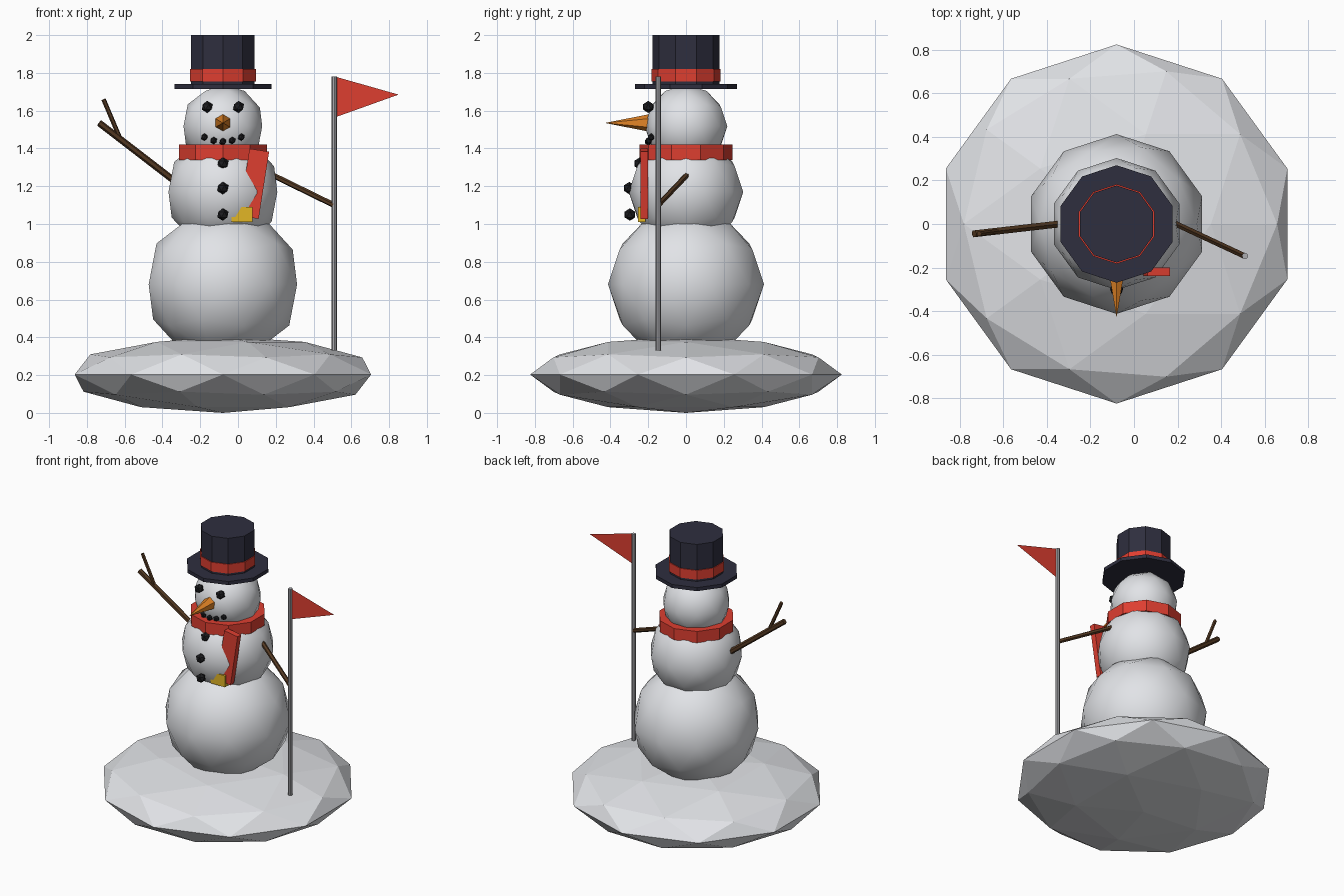
import bpy
import math
from mathutils import Vector

default = bpy.data.objects.get("Cube")
if default:
    bpy.data.objects.remove(default, do_unlink=True)

CX = -0.08  # body axis


def material(name, *rgb):
    lin = [((c / 255 + 0.055) / 1.055) ** 2.4 for c in rgb] + [1]
    m = bpy.data.materials.new(name)
    m.use_nodes = True
    m.diffuse_color = lin
    m.node_tree.nodes["Principled BSDF"].inputs["Base Color"].default_value = lin
    return m


SNOW = material("snow white", 236, 238, 242)
NAVY = material("hat navy", 46, 46, 62)
RED = material("cloth red", 222, 62, 48)
COAL = material("coal black", 28, 28, 31)
CARROT = material("carrot orange", 226, 132, 38)
BARK = material("bark brown", 84, 57, 34)
GOLD = material("fringe gold", 226, 182, 38)
STEEL = material("pole grey", 172, 172, 176)


def finish(name, mat, smooth=False):
    ob = bpy.context.object
    ob.name = ob.data.name = name
    ob.data.materials.append(mat)
    for p in ob.data.polygons:
        p.use_smooth = smooth
    return ob


def ball(name, mat, loc, r, detail=2, smooth=False, flat=1):
    bpy.ops.mesh.primitive_ico_sphere_add(subdivisions=detail, radius=r, location=loc)
    ob = finish(name, mat, smooth)
    ob.scale.z = flat
    return ob


def drum(name, mat, r, z0, z1):
    bpy.ops.mesh.primitive_cylinder_add(vertices=10, radius=r, depth=z1 - z0,
                                        location=(CX, 0, (z0 + z1) / 2))
    return finish(name, mat)


def rod(name, mat, a, b, r, sides=6):
    a, b = Vector(a), Vector(b)
    bpy.ops.mesh.primitive_cylinder_add(vertices=sides, radius=r, depth=(b - a).length,
                                        location=(a + b) / 2)
    bpy.context.object.rotation_euler = (b - a).to_track_quat("Z", "Y").to_euler()
    return finish(name, mat)


def block(name, mat, loc, size, tilt=0):
    bpy.ops.mesh.primitive_cube_add(size=1, location=loc, rotation=(0, tilt, 0))
    bpy.context.object.scale = size
    return finish(name, mat)


# Snow mound and body
ball("snow_mound", SNOW, (CX, 0, 0.203), 0.825, flat=0.203 / 0.825)
for name, z, r in (("lower_body", 0.68, 0.413), ("upper_body", 1.17, 0.303), ("head", 1.518, 0.219)):
    ball(name, SNOW, (CX, 0, z), r, smooth=True)

# Top hat
drum("hat_brim", NAVY, 0.27, 1.715, 1.74)
drum("hat_crown", NAVY, 0.177, 1.74, 2.0)
drum("hat_band", RED, 0.183, 1.755, 1.82)

# Scarf with hanging tail
drum("scarf_ring", RED, 0.245, 1.34, 1.42)
block("scarf_tail", RED, (0.085, -0.22, 1.213), (0.105, 0.04, 0.36), 0.155)
block("scarf_fringe", GOLD, (0.021, -0.235, 1.05), (0.11, 0.04, 0.08))

# Coal buttons, eyes and mouth
for i, (y, z) in enumerate(((-0.245, 1.32), (-0.3, 1.19), (-0.297, 1.05))):
    ball(f"button_{i + 1}", COAL, (CX, y, z), 0.033, 1)
for side, s in (("left", 1), ("right", -1)):
    ball(f"{side}_eye", COAL, (CX + s * 0.083, -0.2, 1.62), 0.032, 1)
for i in range(-2, 3):
    ball(f"mouth_coal_{i + 3}", COAL,
         (CX + i * 0.049, -0.2 + 0.004 * i * i, 1.436 + 0.006 * i * i), 0.02, 1)

# Carrot nose
bpy.ops.mesh.primitive_cone_add(vertices=6, radius1=0.049, radius2=0, depth=0.25,
                                location=(CX, -0.305, 1.535), rotation=(math.pi / 2, 0, 0))
finish("carrot_nose", CARROT)

# Stick arms
rod("right_arm", BARK, (-0.3, 0.005, 1.2), (-0.735, -0.045, 1.535), 0.018)
rod("right_arm_twig", BARK, (-0.625, -0.033, 1.455), (-0.712, -0.045, 1.66), 0.012)
rod("left_arm", BARK, (0.15, 0.02, 1.275), (0.508, -0.147, 1.1), 0.015)

# Flag on a pole
rod("flag_pole", STEEL, (0.51, -0.147, 0.33), (0.51, -0.147, 1.78), 0.014, 8)
mesh = bpy.data.meshes.new("flag")
mesh.from_pydata([(0.515, -0.147, 1.78), (0.515, -0.147, 1.565), (0.85, -0.147, 1.685)], [], [(0, 1, 2)])
mesh.materials.append(RED)
bpy.context.collection.objects.link(bpy.data.objects.new("flag", mesh))
